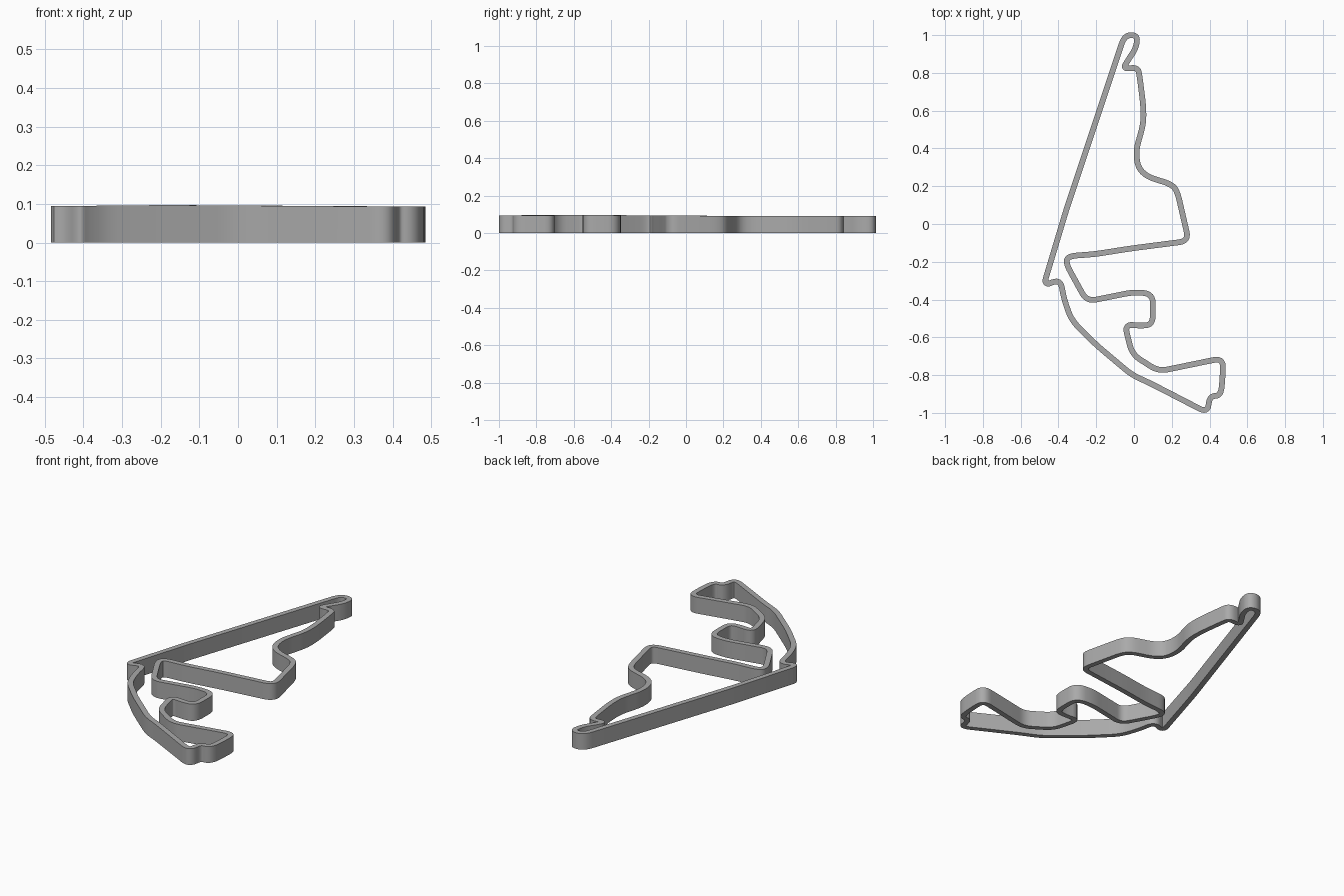
import bpy
import bmesh
from mathutils import Vector

WIDTH = 0.03
CORNER_CUT = 0.05
STEPS = 6

# Corners of the circuit centreline, in hundredths of a unit
CORNERS = [
    (-48, -33), (-36, 7), (-5, 100), (2, 100), (1, 93), (-3, 87),
    (-6, 82), (2, 83), (3, 78), (5, 62), (5, 53), (1, 39), (2, 30),
    (7, 25), (20, 21), (23, 17), (29, -9), (-2, -13), (-21, -16),
    (-35, -17), (-36, -21), (-25, -41), (0, -36), (10, -37),
    (10, -53), (4, -54), (-5, -53), (-1, -69), (13, -78),
    (47, -71), (47, -80), (46, -91), (40, -91), (39, -100),
    (8, -84), (-1, -80), (-20, -64), (-33, -51), (-37, -40),
    (-39, -29),
]


def rounded_loop(corners):
    """Closed loop whose corners are replaced by short quadratic arcs."""
    points = [Vector(corner) / 100 for corner in corners]
    loop = []
    for index, corner in enumerate(points):
        before = points[index - 1] - corner
        after = points[(index + 1) % len(points)] - corner
        start = corner + before.normalized() * min(CORNER_CUT, before.length * 0.49)
        end = corner + after.normalized() * min(CORNER_CUT, after.length * 0.49)
        for step in range(STEPS + 1):
            t = step / STEPS
            loop.append(start.lerp(corner, t).lerp(corner.lerp(end, t), t))
    return loop


def wall_height(point):
    """The top edge rises very gently towards the long outer bend."""
    distance = (point - Vector((-0.15, -0.65))).length
    return 0.092 + 0.005 * max(0, 1 - distance / 0.8)


def build_wall(name, loop, material):
    """Sweep a rectangular section along the closed loop."""
    mesh = bmesh.new()
    sections = []
    for index, point in enumerate(loop):
        previous = loop[index - 1]
        following = loop[(index + 1) % len(loop)]
        tangent = (following - previous).normalized()
        side = Vector((-tangent.y, tangent.x)) * WIDTH / 2
        left, right = point + side, point - side
        top = wall_height(point)
        section = [(left, 0), (right, 0), (right, top), (left, top)]
        sections.append([mesh.verts.new((p.x, p.y, z)) for p, z in section])

    for index, section in enumerate(sections):
        following = sections[(index + 1) % len(sections)]
        for a in range(len(section)):
            b = (a + 1) % len(section)
            mesh.faces.new((section[a], section[b], following[b], following[a]))

    bmesh.ops.recalc_face_normals(mesh, faces=mesh.faces)
    data = bpy.data.meshes.new(name)
    mesh.to_mesh(data)
    mesh.free()
    data.materials.append(material)
    wall = bpy.data.objects.new(name, data)
    bpy.context.collection.objects.link(wall)
    return wall


def flat_material(name, colour):
    material = bpy.data.materials.new(name)
    material.use_nodes = True
    material.diffuse_color = colour
    shader = material.node_tree.nodes["Principled BSDF"]
    shader.inputs["Base Color"].default_value = colour
    return material


default_cube = bpy.data.objects.get("Cube")
if default_cube:
    bpy.data.objects.remove(default_cube, do_unlink=True)

# Circuit wall
grey = flat_material("plain grey", (0.4, 0.4, 0.4, 1))
circuit = build_wall("circuit_wall", rounded_loop(CORNERS), grey)
bpy.ops.object.select_all(action="DESELECT")
circuit.select_set(True)
bpy.context.view_layer.objects.active = circuit
bpy.ops.object.shade_smooth_by_angle()
